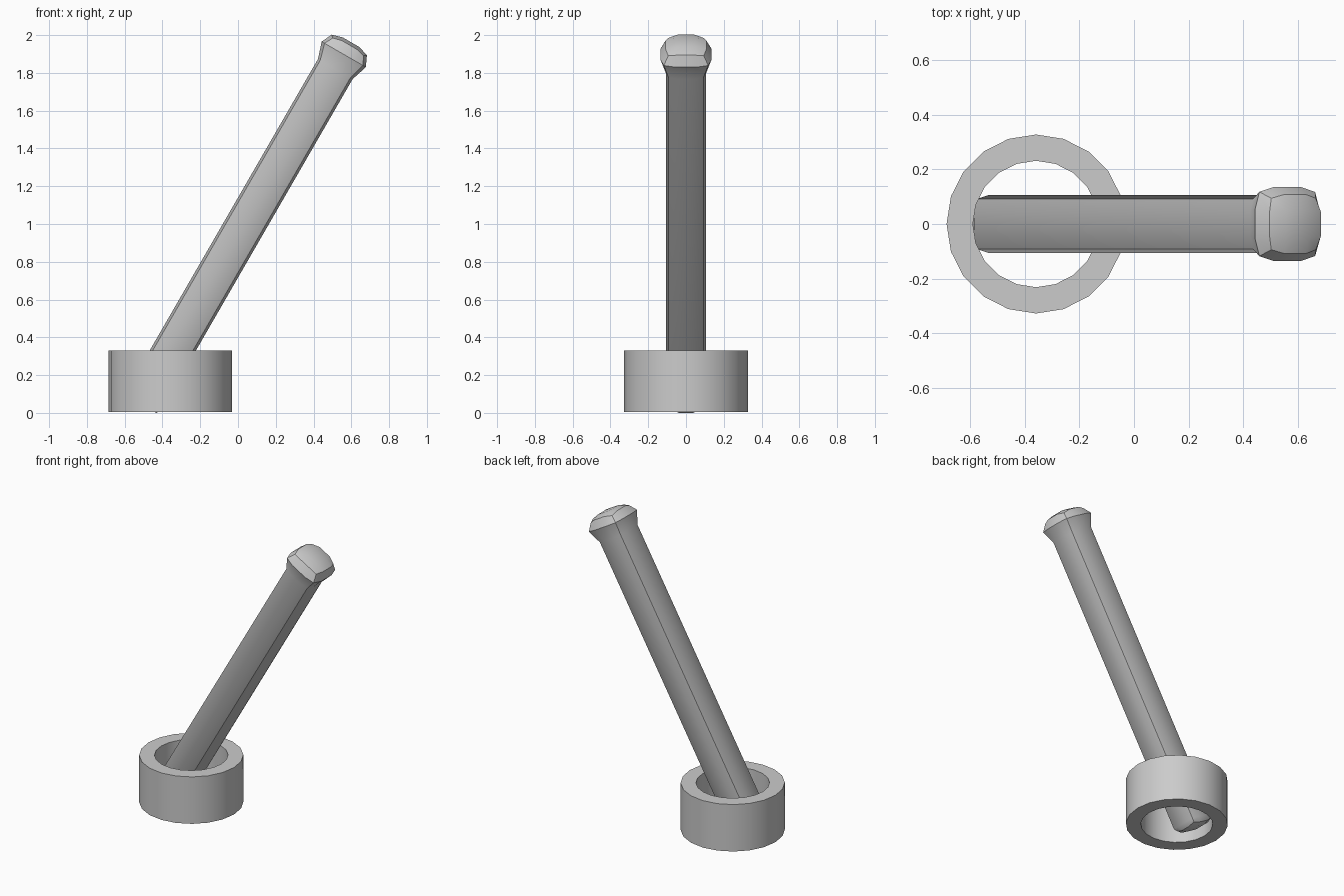
import bpy, bmesh, math
from mathutils import Matrix, Vector

if "Cube" in bpy.data.objects:
    bpy.data.objects.remove(bpy.data.objects["Cube"])


def finish(bm, name, angle=30):
    bmesh.ops.recalc_face_normals(bm, faces=bm.faces)
    me = bpy.data.meshes.new(name)
    bm.to_mesh(me)
    bm.free()
    ob = bpy.data.objects.new(name, me)
    bpy.context.collection.objects.link(ob)
    bpy.ops.object.select_all(action='DESELECT')
    ob.select_set(True)
    bpy.context.view_layer.objects.active = ob
    bpy.ops.object.shade_smooth_by_angle(angle=math.radians(angle))
    return ob


def bridge(bm, a, b):
    n = len(a)
    for i in range(n):
        bm.faces.new((a[i], a[(i + 1) % n], b[(i + 1) % n], b[i]))


# Base ring: open 20-sided tube
bm = bmesh.new()
SIDES = 20
loops = []
for r, z in [(0.327, 0.005), (0.327, 0.33), (0.231, 0.33), (0.231, 0.005)]:
    loops.append([bm.verts.new((-0.358 + r * math.cos(2 * math.pi * i / SIDES),
                                r * math.sin(2 * math.pi * i / SIDES), z))
                  for i in range(SIDES)])
for k in range(4):
    bridge(bm, loops[k], loops[(k + 1) % 4])
finish(bm, "base_ring")


# Lever: bulged square section with three segments per side
def section(bm, s, w, corner_shift=0.0):
    pts = []
    for q in range(4):
        rot = Matrix.Rotation(q * math.pi / 2, 3, 'Z')
        for x, y, dz in [(0.87, -0.87, corner_shift), (1, -0.42, 0), (1, 0.42, 0)]:
            pts.append(bm.verts.new(rot @ Vector((x * s, y * s, w + dz))))
    return pts


# Pillowed end: 4x4 grid with four inner points
def cap(bm, p, s, w):
    inner = [bm.verts.new((x * s, y * s, w))
             for x, y in [(1, -1), (1, 1), (-1, 1), (-1, -1)]]
    for q in range(4):
        c = 3 * q
        bm.faces.new((p[c], p[c + 1], inner[q], p[c - 1]))
        bm.faces.new((p[c + 1], p[c + 2], inner[(q + 1) % 4], inner[q]))
    bm.faces.new(inner)


bm = bmesh.new()
rings = [section(bm, s, w, d) for s, w, d in [
    (0.092, -2.048, 0.012),   # lower end
    (0.106, -2.015, 0.0),     # shaft
    (0.106, 0.0, 0.0),        # neck
    (0.135, 0.09, 0.0),       # head rim
    (0.108, 0.148, -0.012),   # head top edge
]]
for a, b in zip(rings, rings[1:]):
    bridge(bm, a, b)
cap(bm, rings[0], 0.042, -2.06)
cap(bm, rings[-1], 0.05, 0.165)
lever = finish(bm, "lever")
lever.matrix_world = (Matrix.Translation((0.515, 0, 1.82))
                      @ Matrix.Rotation(math.radians(30), 4, 'Y'))
